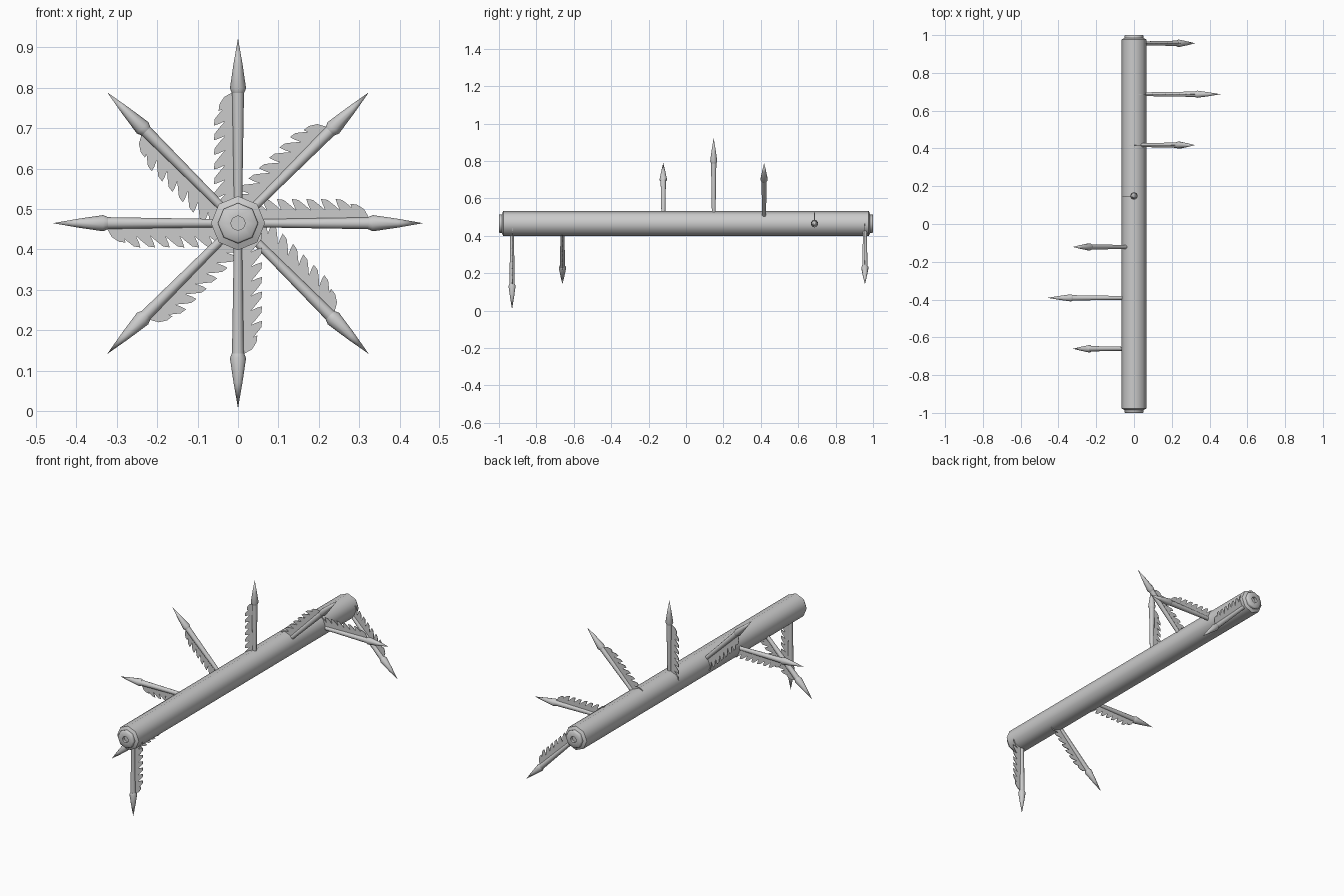
import bpy, bmesh, math
from mathutils import Matrix, Vector

cube = bpy.data.objects.get("Cube")
if cube:
    bpy.data.objects.remove(cube, do_unlink=True)

AXIS_Z = 0.465

grey = bpy.data.materials.new("plain_grey")
grey.use_nodes = True
COLOUR = (0.6, 0.6, 0.6, 1)
grey.diffuse_color = COLOUR
grey.node_tree.nodes["Principled BSDF"].inputs["Base Color"].default_value = COLOUR


def finish(name, bm, matrix, smooth=None):
    bmesh.ops.recalc_face_normals(bm, faces=bm.faces)
    mesh = bpy.data.meshes.new(name)
    bm.to_mesh(mesh)
    bm.free()
    mesh.materials.append(grey)
    obj = bpy.data.objects.new(name, mesh)
    bpy.context.collection.objects.link(obj)
    obj.matrix_world = matrix
    if smooth:
        bpy.ops.object.select_all(action='DESELECT')
        obj.select_set(True)
        bpy.context.view_layer.objects.active = obj
        bpy.ops.object.shade_smooth_by_angle(angle=math.radians(smooth))
    return obj


def lathe(name, profile, sides, matrix, smooth):
    """Turn (radius, height) points around local z, with closed ends."""
    bm = bmesh.new()
    rings = []
    for r, h in profile:
        if r == 0:
            rings.append([bm.verts.new((0, 0, h))] * sides)
        else:
            rings.append([bm.verts.new((r * math.cos(a), r * math.sin(a), h))
                          for a in (math.tau * k / sides for k in range(sides))])
    for low, high in zip(rings, rings[1:]):
        for k in range(sides):
            n = (k + 1) % sides
            corners = list(dict.fromkeys((low[k], low[n], high[n], high[k])))
            bm.faces.new(corners)
    return finish(name, bm, matrix, smooth)


def feather(name, matrix):
    """Thin plate: x runs out along the spike, y sideways from it."""
    start, end, barbs = 0.035, 0.325, 8
    step = (end - start) / barbs
    outline = [(start, 0), (end, 0)]
    for k in range(barbs):
        root = end - k * step
        reach = 0.048 if k == 0 else 0.06
        # each barb sweeps back from its root to a rounded tip
        outline += [(root, 0.012 if k == 0 else 0.032),
                    (root - 0.35 * step, reach * 0.72),
                    (root - 0.85 * step, reach * 0.96),
                    (root - 1.3 * step, reach),
                    (root - 1.2 * step, reach * 0.8)]
    outline.append((start, 0.035))
    bm = bmesh.new()
    face = bm.faces.new([bm.verts.new((x, y, -0.0015)) for x, y in outline])
    top = bmesh.ops.extrude_face_region(bm, geom=[face])["geom"]
    bmesh.ops.translate(bm, vec=(0, 0, 0.003),
                        verts=[v for v in top if isinstance(v, bmesh.types.BMVert)])
    bmesh.ops.triangulate(bm, faces=[f for f in bm.faces if len(f.verts) > 4])
    return finish(name, bm, matrix)


# Long eight-sided bar with stepped ends and a small socket in each
half_bar = [(0, 0.985), (0.018, 0.985), (0.018, 1), (0.046, 1),
            (0.05, 0.996), (0.05, 0.985), (0.067, 0.977)]
bar_profile = [(r, -h) for r, h in half_bar] + half_bar[::-1]
bar_matrix = Matrix.Translation((0, 0, AXIS_Z)) @ Matrix.Rotation(-math.pi / 2, 4, 'X')
lathe("bar", bar_profile, 8, bar_matrix, 50)

# Eight spikes winding around the bar, each with a feather along one side
shaft = [(0, 0.03), (0.01, 0.03), (0.015, 0.332), (0, 0.332)]
head = [(0, 0.322), (0.015, 0.322), (0.02, 0.334), (0.011, 0.395), (0, 0.458)]
for i in range(8):
    angle = math.radians(270 - 45 * i)
    out = Vector((math.cos(angle), 0, math.sin(angle)))
    side = Vector((-math.sin(angle), 0, math.cos(angle)))
    front = out.cross(side)
    place = Matrix.Translation((0, -0.93 + 0.2695 * i, AXIS_Z))
    along_x = place @ Matrix((out, side, front)).transposed().to_4x4()
    along_z = place @ Matrix((side, front, out)).transposed().to_4x4()
    lathe(f"spike_shaft_{i + 1}", shaft, 10, along_z, 40)
    lathe(f"spike_head_{i + 1}", head, 10, along_z, 40)
    feather(f"feather_{i + 1}", along_x)
